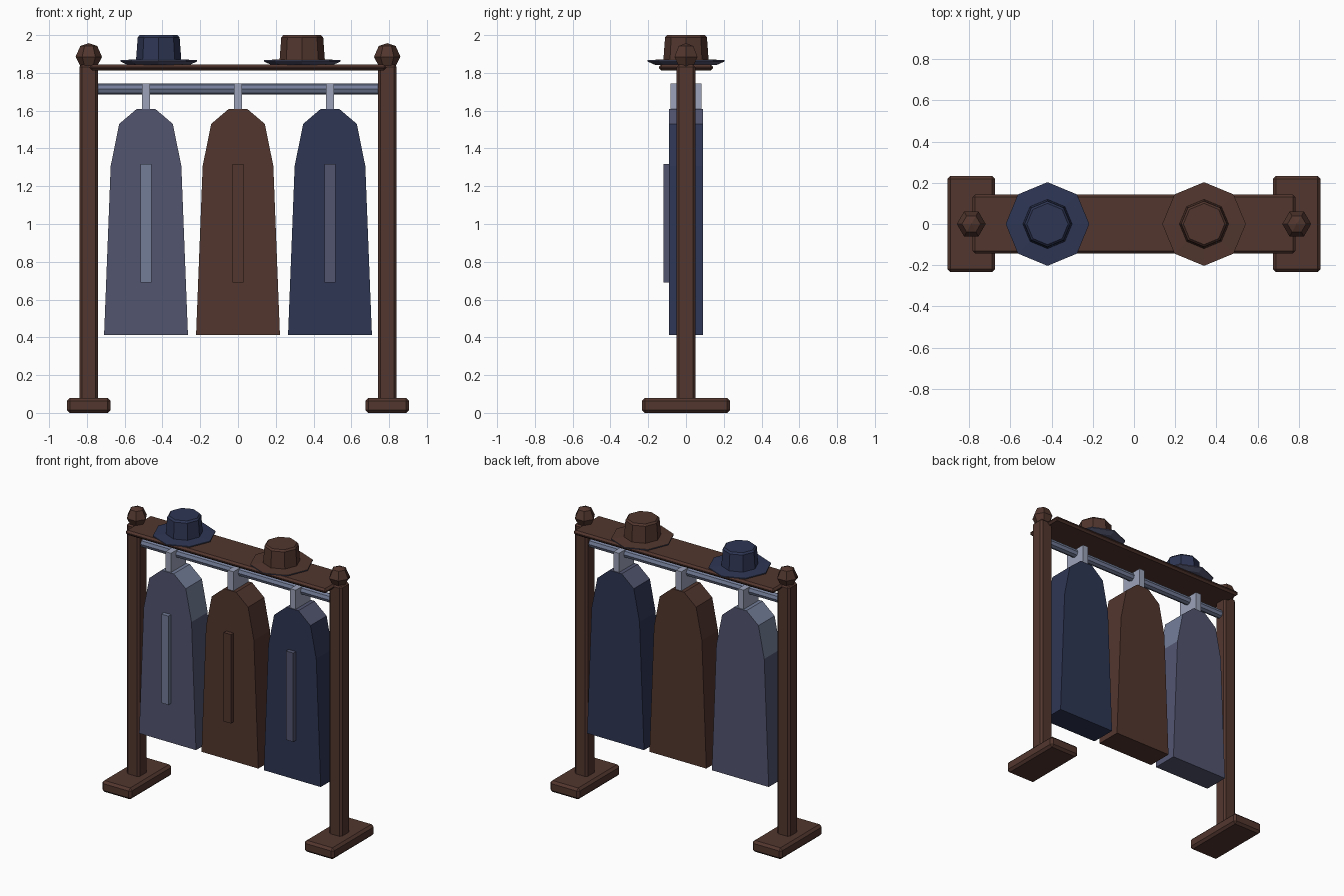
import bpy, bmesh, math
from mathutils import Matrix

if "Cube" in bpy.data.objects:
    bpy.data.objects.remove(bpy.data.objects["Cube"])


def material(name, hex_colour):
    # convert a display colour to linear diffuse colour
    chans = [int(hex_colour[i:i + 2], 16) / 255 for i in (0, 2, 4)]
    lin = [c / 12.92 if c <= 0.04045 else ((c + 0.055) / 1.055) ** 2.4 for c in chans]
    m = bpy.data.materials.new(name)
    m.diffuse_color = (*lin, 1)
    m.use_nodes = True
    m.node_tree.nodes["Principled BSDF"].inputs["Base Color"].default_value = m.diffuse_color
    return m


WOOD = material("dark_wood_brown", "52362E")
NAVY = material("navy", "2E3654")
SLATE = material("slate", "525570")
STEEL = material("blue_grey_steel", "737D98")
PALE = material("pale_steel", "9CA3B9")


def finish(bm, name, *mats):
    bmesh.ops.recalc_face_normals(bm, faces=bm.faces)
    me = bpy.data.meshes.new(name)
    bm.to_mesh(me)
    bm.free()
    for m in mats:
        me.materials.append(m)
    ob = bpy.data.objects.new(name, me)
    bpy.context.collection.objects.link(ob)
    return ob


def box(name, lo, hi, mat, bevel=0):
    bm = bmesh.new()
    bmesh.ops.create_cube(bm, size=1)
    for v in bm.verts:
        v.co = [lo[i] + (v.co[i] + 0.5) * (hi[i] - lo[i]) for i in range(3)]
    ob = finish(bm, name, mat)
    if bevel:
        mod = ob.modifiers.new("soft_edges", 'BEVEL')
        mod.width, mod.segments = bevel, 1
    return ob


def lathe(name, profile, sides, centre, *mats, rule=None):
    # stack of polygon rings with capped ends, a radius of 0 makes a point
    bm = bmesh.new()
    rings = []
    for r, z in profile:
        n = sides if r > 0 else 1
        rings.append([bm.verts.new((centre + r * math.cos(math.tau * k / sides),
                                    r * math.sin(math.tau * k / sides), z)) for k in range(n)])
    for a, b in zip(rings, rings[1:]):
        for k in range(sides):
            j = (k + 1) % sides
            bm.faces.new([a[k], a[j], b[0]] if len(b) == 1 else [a[k], a[j], b[j], b[k]])
    for ring in (rings[0], rings[-1]):
        if len(ring) > 1:
            bm.faces.new(ring)
    bmesh.ops.recalc_face_normals(bm, faces=bm.faces)
    if rule:
        for f in bm.faces:
            f.material_index = rule(f)
    return finish(bm, name, *mats)


# end stands: foot, post and faceted finial
for side, s in (("left", -1), ("right", 1)):
    x = 0.79 * s
    box(side + "_foot", (x - 0.116, -0.234, 0), (x + 0.116, 0.234, 0.08), WOOD, 0.016)
    box(side + "_post", (x - 0.05, -0.05, 0.05), (x + 0.05, 0.05, 1.845), WOOD, 0.014)
    lathe(side + "_finial", [(0.042, 1.83), (0.07, 1.885), (0.045, 1.942), (0, 1.957)], 6, x, WOOD)

# top shelf and hanging rail
box("shelf", (-0.785, -0.143, 1.812), (0.785, 0.143, 1.845), WOOD, 0.013)
bm = bmesh.new()
bmesh.ops.create_cone(bm, cap_ends=True, segments=8, radius1=0.03, radius2=0.03, depth=1.5,
                      matrix=Matrix.Translation((0, 0, 1.715)) @ Matrix.Rotation(math.pi / 2, 4, 'Y'))
finish(bm, "hanging_rail", STEEL)


# garments: extruded half profile mirrored about the centre
HALF = [(0.222, 0.412), (0.187, 1.307), (0.142, 1.53), (0.048, 1.61)]


def garment(name, x, cloth, trim, trim_slope):
    outline = HALF + [(-px, z) for px, z in reversed(HALF)]
    bm = bmesh.new()
    front = bm.faces.new([bm.verts.new((x + px, -0.09, z)) for px, z in outline])
    ext = bmesh.ops.extrude_face_region(bm, geom=[front], use_keep_orig=True)
    for v in ext["geom"]:
        if isinstance(v, bmesh.types.BMVert):
            v.co.y = 0.09
    bmesh.ops.recalc_face_normals(bm, faces=bm.faces)
    bm.normal_update()
    # shoulders facing upward take the trim colour
    for f in bm.faces:
        f.material_index = 1 if f.normal.z > trim_slope else 0
    finish(bm, name + "_coat", cloth, trim)
    box(name + "_front_strip", (x - 0.028, -0.12, 0.69), (x + 0.028, -0.085, 1.317), trim)
    box(name + "_hanger", (x - 0.022, -0.083, 1.59), (x + 0.022, 0.083, 1.745), PALE)


garment("slate", -0.487, SLATE, STEEL, 0.1)
garment("brown", 0, WOOD, WOOD, 0.5)
garment("navy", 0.487, NAVY, SLATE, 0.5)


# hats: octagonal flared brim with slate underside, tapered crown
for name, x, mat in (("navy", -0.42, NAVY), ("brown", 0.34, WOOD)):
    lathe(name + "_hat_brim", [(0.165, 1.843), (0.203, 1.86), (0.203, 1.867), (0.12, 1.872)], 8, x,
          mat, SLATE, rule=lambda f: 0 if f.normal.z > 0.3 else 1)
    lathe(name + "_hat_crown", [(0.12, 1.865), (0.111, 1.988), (0.1, 2.0)], 8, x, mat)
